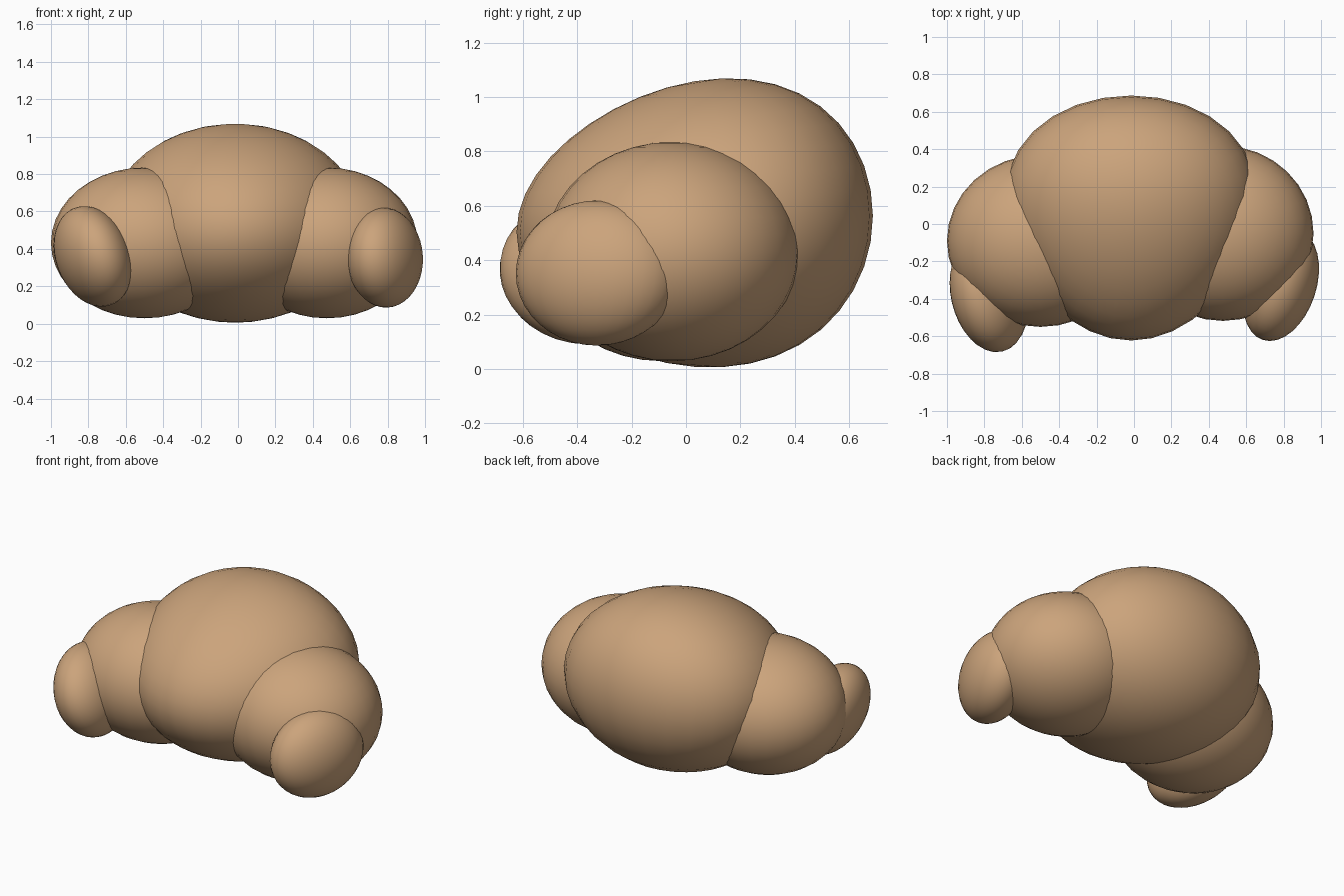
import bpy, math

if "Cube" in bpy.data.objects:
    bpy.data.objects.remove(bpy.data.objects["Cube"])

crust = bpy.data.materials.new("baked_crust")
crust.diffuse_color = (0.60, 0.37, 0.20, 1)
crust.use_nodes = True
crust.node_tree.nodes["Principled BSDF"].inputs["Base Color"].default_value = crust.diffuse_color


def lobe(name, center, radii, rot=(0, 0, 0), taper=0.0, rise=0.0):
    """Smooth dough ellipsoid; taper narrows it and rise lowers it towards the front."""
    bpy.ops.mesh.primitive_uv_sphere_add(segments=32, ring_count=20, radius=1, location=center)
    ob = bpy.context.object
    ob.name = name
    for v in ob.data.vertices:
        x, y, z = v.co
        w = 1 + taper * y
        v.co = (x * radii[0] * w, y * radii[1], z * radii[2] * w + rise * y)
    ob.rotation_euler = [math.radians(a) for a in rot]
    ob.data.materials.append(crust)
    bpy.ops.object.shade_smooth()
    return ob


# Big egg-shaped middle, narrower at the front
lobe("middle_roll", (-0.015, 0.032, 0.533), (0.67, 0.655, 0.525), taper=0.15, rise=0.03)

# Side rolls, slightly uneven like hand-shaped dough
lobe("left_roll", (-0.50, -0.09, 0.432), (0.50, 0.46, 0.403))
lobe("right_roll", (0.475, -0.05, 0.432), (0.485, 0.468, 0.403))

# Curled tips
lobe("left_tip", (-0.775, -0.375, 0.36), (0.192, 0.315, 0.277), rot=(0, -20, 13))
lobe("right_tip", (0.785, -0.325, 0.353), (0.19, 0.31, 0.267), rot=(0, -3, -18))
